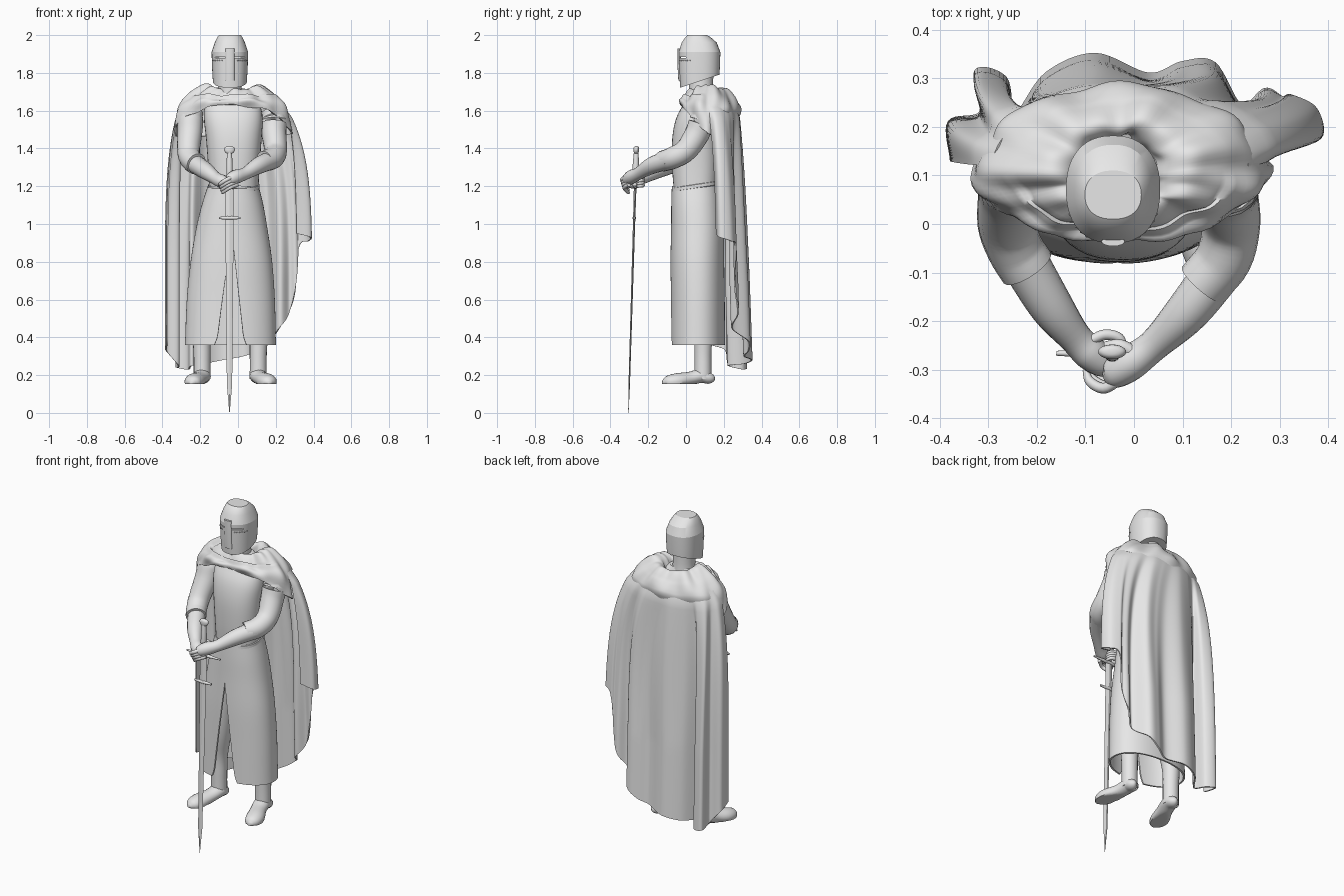
import bpy, bmesh
from math import sin, cos, pi, copysign
from mathutils import Vector

if "Cube" in bpy.data.objects:
    bpy.data.objects.remove(bpy.data.objects["Cube"])

stone = bpy.data.materials.new("light_grey")
stone.use_nodes = True
stone.diffuse_color = (0.8, 0.8, 0.8, 1)
stone.node_tree.nodes["Principled BSDF"].inputs["Base Color"].default_value = (0.8, 0.8, 0.8, 1)


def spline(pts, k):
    """Resample a list of tuples with a smooth curve, k steps per span."""
    if k == 1:
        return [Vector(p) for p in pts]
    p = [Vector(q) for q in pts]
    p = [2 * p[0] - p[1]] + p + [2 * p[-1] - p[-2]]
    out = []
    for i in range(1, len(p) - 2):
        a, b, c, d = p[i - 1:i + 3]
        for j in range(k):
            t = j / k
            out.append(0.5 * (2 * b + (c - a) * t + (2 * a - 5 * b + 4 * c - d) * t * t
                              + (3 * b - a - 3 * c + d) * t ** 3))
    return out + [p[-2]]


def skin(name, rows, closed=True, caps=True, thick=0, angle=40):
    """Join rows of points into a surface."""
    bm = bmesh.new()
    grid = [[bm.verts.new(p) for p in row] for row in rows]
    n = len(grid[0])
    for a, b in zip(grid, grid[1:]):
        for i in range(n if closed else n - 1):
            j = (i + 1) % n
            bm.faces.new((a[i], a[j], b[j], b[i]))
    if caps:
        bm.faces.new(grid[0])
        bm.faces.new(grid[-1])
    bmesh.ops.remove_doubles(bm, verts=bm.verts[:], dist=1e-5)
    bmesh.ops.recalc_face_normals(bm, faces=bm.faces[:])
    me = bpy.data.meshes.new(name)
    bm.to_mesh(me)
    bm.free()
    me.materials.append(stone)
    ob = bpy.data.objects.new(name, me)
    bpy.context.collection.objects.link(ob)
    bpy.ops.object.select_all(action='DESELECT')
    ob.select_set(True)
    bpy.context.view_layer.objects.active = ob
    if thick:
        mod = ob.modifiers.new("thickness", 'SOLIDIFY')
        mod.thickness, mod.offset = thick, 0
        bpy.ops.object.modifier_apply(modifier=mod.name)
    bpy.ops.object.shade_smooth_by_angle(angle=angle * pi / 180)
    return ob


def oval(a, power):
    c, s = cos(a), sin(a)
    return copysign(abs(c) ** (2 / power), c), copysign(abs(s) ** (2 / power), s)


def loft(name, rows, k=4, seg=40, power=2, warp=None, **kw):
    """Stack of horizontal ovals: z, centre x, centre y, radius x, radius y."""
    out = []
    for z, cx, cy, rx, ry in spline(rows, k):
        ring = []
        for i in range(seg):
            a = 2 * pi * i / seg
            c, s = oval(a, power)
            p = Vector((cx + rx * c, cy + ry * s, z))
            ring.append(warp(p, a) if warp else p)
        out.append(ring)
    return skin(name, out, **kw)


def tube(name, pts, k=5, seg=18, flat=1, floor=None):
    """Round limb along points of x, y, z, radius."""
    path = spline(pts, k)
    out = []
    for i, q in enumerate(path):
        d = (path[min(i + 1, len(path) - 1)] - path[max(i - 1, 0)]).to_3d().normalized()
        side = d.cross(Vector((0, 0, 1) if abs(d.z) < 0.95 else (0, 1, 0))).normalized()
        up = side.cross(d)
        ring = [q.to_3d() + q[3] * (side * cos(2 * pi * j / seg) + up * flat * sin(2 * pi * j / seg))
                for j in range(seg)]
        if floor:
            for p in ring:
                p.z = max(p.z, floor)
        out.append(ring)
    return skin(name, out, angle=50)


# Body
loft("torso", [(1.18, -.022, .05, .13, .115), (1.3, -.022, .05, .136, .123), (1.45, -.022, .05, .147, .123),
               (1.56, -.025, .058, .155, .11), (1.64, -.03, .075, .14, .085), (1.7, -.035, .08, .07, .06)], power=2.4)
loft("neck", [(1.6, -.043, .085, .075, .075), (1.7, -.043, .08, .062, .065), (1.82, -.043, .08, .062, .065)])
loft("belt", [(1.188, -.022, .05, .132, .12), (1.191, -.022, .05, .136, .123),
              (1.208, -.022, .05, .136, .123), (1.211, -.022, .05, .13, .118)], k=1, power=2.3,
     warp=lambda p, a: p + Vector((0, 0, (p.y - .05) * .15)))

# Skirt, open at the front below a point
rows = []
for z, cx, cy, rx, ry in spline([(1.2, -.022, .05, .13, .12), (1.1, -.026, .055, .158, .128), (.98, -.03, .06, .183, .134),
                                 (.8, -.032, .06, .211, .137), (.6, -.035, .062, .228, .138),
                                 (.36, -.037, .063, .236, .139)], 8):
    gap = max(0, .95 - z) * .47 + max(0, .42 - z) ** 2 * 14
    row = []
    for i in range(65):
        a = -pi / 2 + gap + (2 * pi - 2 * gap) * i / 64
        c, s = oval(a, 2.2)
        row.append((cx + rx * c - .003, cy + ry * s, z))
    rows.append(row)
skin("skirt", rows, closed=False, caps=False, thick=.01)

# Legs and feet
for side, x, toe in (("left", .107, .055), ("right", -.19, -.05)):
    tube(side + "_leg", [(x - toe, .08, .95, .085), (x - toe * .4, .08, .6, .065), (x, .09, .42, .05),
                         (x, .09, .3, .045), (x, .09, .18, .045)])
    tube(side + "_foot", [(x - .01, .14, .18, .015), (x, .125, .183, .038), (x, .08, .195, .046),
                          (x + toe * .3, .02, .182, .045), (x + toe * .8, -.05, .168, .052),
                          (x + toe, -.1, .163, .04), (x + toe * 1.1, -.125, .16, .012)], flat=.8, floor=.152)

# Arms: loose sleeves, then forearms running into the palms
tube("left_sleeve", [(.17, .1, 1.61, .05), (.19, .09, 1.56, .068), (.19, .06, 1.48, .066), (.2, 0, 1.39, .06),
                     (.185, -.07, 1.35, .058), (.14, -.125, 1.332, .055)])
tube("right_sleeve", [(-.23, .1, 1.61, .05), (-.25, .09, 1.56, .068), (-.255, .06, 1.48, .066), (-.262, 0, 1.38, .06),
                      (-.245, -.05, 1.337, .058), (-.22, -.09, 1.318, .058)])
tube("left_forearm", [(.18, -.09, 1.34, .05), (.11, -.18, 1.31, .045), (.04, -.25, 1.268, .033),
                      (-.01, -.287, 1.25, .037), (-.045, -.31, 1.235, .03), (-.06, -.315, 1.23, .012)])
tube("right_forearm", [(-.23, -.07, 1.32, .05), (-.17, -.17, 1.28, .045), (-.12, -.235, 1.243, .034),
                       (-.09, -.265, 1.227, .036), (-.06, -.29, 1.215, .028), (-.045, -.3, 1.21, .012)])
for i in range(4):
    d = i * .014
    tube(f"left_finger_{i + 1}", [(-.025 + d * .5, -.315 + d * .3, 1.25 - d, .011), (-.06 + d * .4, -.338 + d * .3, 1.235 - d, .011),
                                  (-.09 + d * .4, -.325 + d * .3, 1.215 - d, .01), (-.1 + d * .4, -.3, 1.205 - d, .006)], seg=10)
    tube(f"right_finger_{i + 1}", [(-.09, -.24, 1.25 - d, .01), (-.06, -.228, 1.248 - d, .011),
                                   (-.03, -.235, 1.245 - d, .01), (-.02, -.26, 1.24 - d, .007)], seg=10)
tube("left_thumb", [(0, -.265, 1.27, .014), (-.03, -.25, 1.272, .013), (-.06, -.25, 1.265, .008)], seg=10)

# Sword, leaning slightly
lean = lambda p, a: p + Vector((-.045, -.305 + p.z * .03, 0))
loft("sword_blade", [(1.2, 0, 0, .024, .007), (1.03, 0, 0, .022, .006), (.15, 0, 0, .014, .004), (0, 0, 0, .001, .001)],
     k=1, seg=4, warp=lean, angle=10)
loft("sword_grip", [(1.2, 0, 0, .014, .014), (1.3, 0, 0, .017, .017), (1.385, 0, 0, .012, .012)], seg=16, warp=lean)
loft("pommel", [(1.373, 0, 0, .012, .01), (1.38, 0, 0, .024, .013), (1.397, 0, 0, .029, .015),
                (1.408, 0, 0, .022, .012), (1.412, 0, 0, .008, .006)], k=2, seg=24, warp=lean)
tube("cross_guard", [(-.16, -.266, 1.195, .005), (-.045, -.268, 1.195, .01), (.067, -.266, 1.195, .005)], seg=10)
tube("lower_guard", [(-.1, -.274, 1.032, .006), (-.045, -.274, 1.032, .01), (.012, -.274, 1.032, .006)], seg=10)

# Helmet with an eye slit, a nose bar and rivets
hx = -.043


def slant(p, a):
    p.z += (p.y - .07) * .32 * max(0, (1.9 - p.z) / .14)
    return p


helmet = loft("helmet", [(1.755, hx, .073, .09, .104), (1.82, hx, .072, .094, .108), (1.91, hx, .071, .097, .111),
                         (1.96, hx, .07, .08, .093), (1.99, hx, .063, .066, .066), (2, hx, .06, .058, .05)],
              k=1, seg=48, power=2.3, warp=slant, angle=19)
bpy.ops.mesh.primitive_cube_add(size=1, location=(hx, -.04, 1.882))
cutter = bpy.context.object
cutter.name = "slit_cutter"
cutter.hide_render = True
cutter.scale = (.16, .08, .006)
mod = helmet.modifiers.new("slit", 'BOOLEAN')
mod.operation, mod.object = 'DIFFERENCE', cutter
bpy.context.view_layer.objects.active = helmet
bpy.ops.object.modifier_apply(modifier=mod.name)
bpy.data.objects.remove(cutter)
tube("nose_bar", [(hx, -.031, 1.76, .024), (hx, -.036, 1.85, .024), (hx, -.036, 1.93, .024)], k=1, seg=16, flat=.4)
for s in (-1, 1):
    for i in range(6):
        a = -pi / 2 + s * (.4 + i * .15)
        c, d = oval(a, 2.3)
        loft("rivet", [(1.862, hx + .095 * c, .071 + .109 * d, .002, .002), (1.865, hx + .095 * c, .071 + .109 * d, .004, .004),
                       (1.868, hx + .095 * c, .071 + .109 * d, .002, .002)], k=1, seg=8)


# Shoulder mantle: lifted over the chest, tucked under the cloak behind
def drape(p, a):
    front, back = max(0, -sin(a)), max(0, sin(a))
    tuck = max(0, 1.6 - p.z) * min(1, back * 3)
    fold = .008 * sin(7 * a + 14 * p.z) + .004 * sin(13 * a - 20 * p.z)
    if p.z < 1.66:
        p.z += (1.66 - p.z) * .85 * front
    elif p.z > 1.69:
        p.z -= front * .03
    p.z += fold * .6 - back * .3 * min(.1, max(0, p.z - 1.6))
    p.x += (fold * .7 - tuck * .35) * cos(a)
    p.y += (fold * .7 - tuck * .4) * sin(a) + front * .028
    return p


loft("mantle", [(1.67, -.035, .1, .08, .085), (1.72, -.03, .1, .1, .09), (1.738, -.025, .105, .14, .105),
                (1.715, -.025, .108, .185, .13), (1.67, -.027, .11, .238, .155), (1.6, -.029, .112, .285, .172),
                (1.47, -.03, .118, .306, .172)], k=5, seg=96, warp=drape, caps=False, thick=.008, angle=75)

# Cloak: the hem line carries x, y and height; it is gathered to an arc at the shoulders
hem = spline([(.31, .165, .95), (.385, .185, .93), (.375, .25, .91), (.325, .275, .88), (.305, .27, .66), (.27, .285, .53),
              (.22, .25, .45), (.165, .335, .38), (.1, .335, .33), (.03, .31, .3), (-.08, .35, .28), (-.18, .31, .26),
              (-.245, .225, .25), (-.265, .3, .23), (-.325, .315, .24), (-.315, .23, .25), (-.38, .21, .33),
              (-.375, .13, .36)], 8)
top, rows = 1.63, []
for r in range(41):
    v, row = r / 40, []
    for i, h in enumerate(hem):
        u = i / (len(hem) - 1)
        c, s = cos(pi * u), sin(pi * u)
        z = top + (h.z - top) * v
        t = (top - z) / 1.4
        swell = min(1, t / .05) * .02
        x0 = -.028 + (.26 + swell) * c
        # folds grow faster than the overall backward slope
        fold = (h.y - .12 - .21 * s) * (1 - (1 - t) ** 4)
        ripple = .008 * sin(36 * u + 1) * sin(pi * min(1, t * 1.5)) * s
        row.append((x0 + (h.x - x0) * (1 - (1 - t) ** 6), .12 + (.14 + swell + .05 * t) * s + fold + ripple, z))
    rows.append(row)
skin("cloak", rows, closed=False, caps=False, thick=.008, angle=75)
